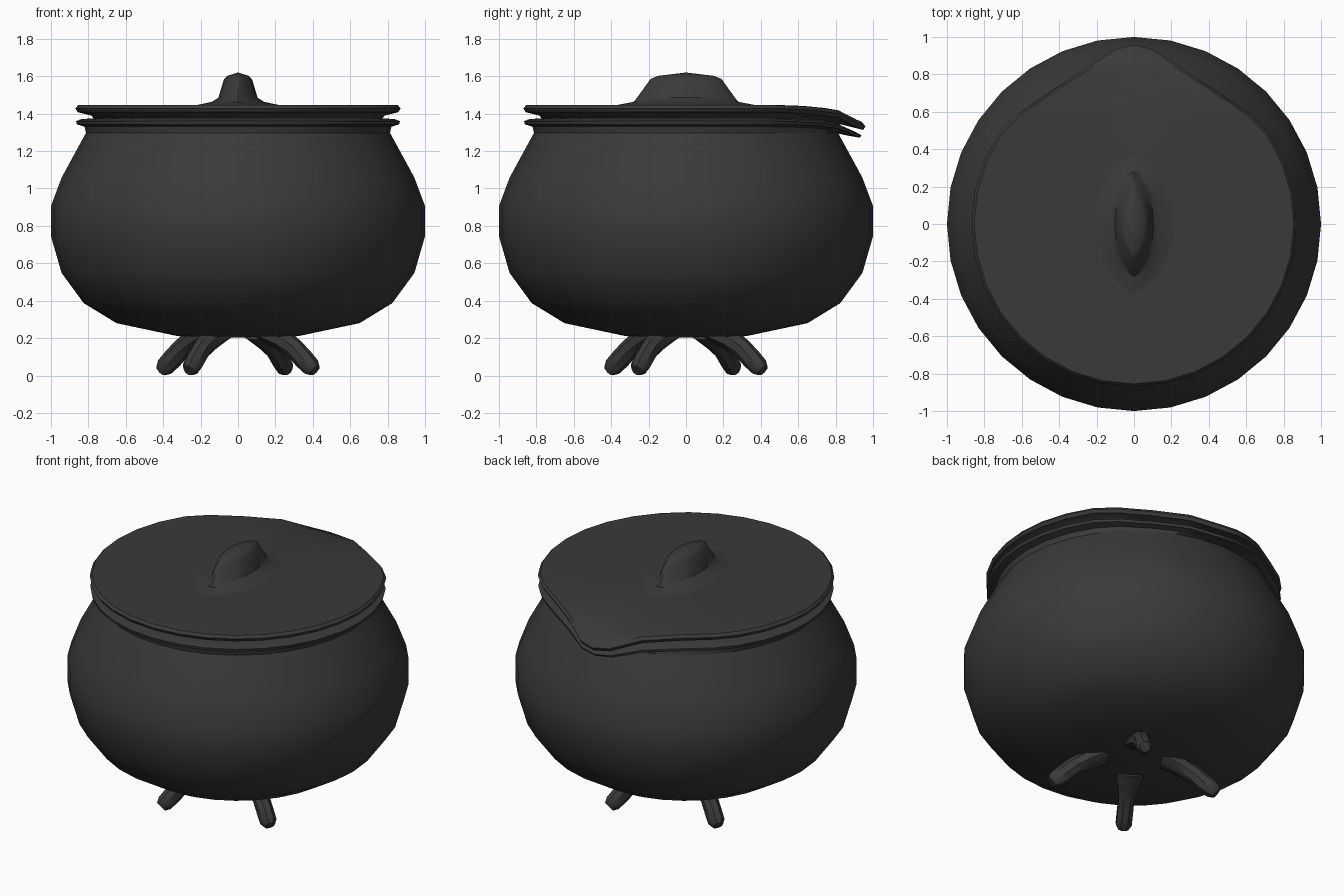
import bpy, bmesh
from math import sin, cos, pi, radians, atan2, copysign

if "Cube" in bpy.data.objects:
    bpy.data.objects.remove(bpy.data.objects["Cube"])

iron = bpy.data.materials.new("dark_iron")
iron.diffuse_color = (0.042, 0.042, 0.042, 1)
iron.use_nodes = True
iron.node_tree.nodes["Principled BSDF"].inputs["Base Color"].default_value = iron.diffuse_color


def skin(name, rings, angle, cap_start=False, cap_end=False):
    """Bridge equal-length closed rings of points into a smooth surface."""
    bm = bmesh.new()
    loops = [[bm.verts.new(p) for p in ring] for ring in rings]
    n = len(loops[0])
    for a, b in zip(loops, loops[1:]):
        for i in range(n):
            j = (i + 1) % n
            bm.faces.new((a[i], a[j], b[j], b[i]))
    if cap_start:
        bm.faces.new(loops[0][::-1])
    if cap_end:
        bm.faces.new(loops[-1])
    bmesh.ops.remove_doubles(bm, verts=bm.verts, dist=0.0005)
    bmesh.ops.recalc_face_normals(bm, faces=bm.faces)
    me = bpy.data.meshes.new(name)
    bm.to_mesh(me)
    bm.free()
    me.materials.append(iron)
    ob = bpy.data.objects.new(name, me)
    bpy.context.collection.objects.link(ob)
    bpy.ops.object.select_all(action='DESELECT')
    ob.select_set(True)
    bpy.context.view_layer.objects.active = ob
    bpy.ops.object.shade_smooth_by_angle(angle=radians(angle))
    return ob


# Spout shape by segment away from +y: (angle, radius change, height change)
SEGS = 32
SPOUT = [(0, .09, -.095), (6.2, .07, -.085), (17.4, .0, -.03),
         (32.5, -.035, -.012), (46.5, -.015, -.004)]


def ring(r, z, w=0.0):
    """Lathe ring, pulled towards the spout shape by weight w."""
    pts = []
    for i in range(SEGS):
        k = i if i <= SEGS // 2 else i - SEGS
        a, dr, dz = k * 360 / SEGS, 0, 0
        if abs(k) < len(SPOUT):
            sa, dr, dz = SPOUT[abs(k)]
            a += (copysign(sa, k) - a) * min(1, w * 1.2)
        rr, a = r + dr * w if r else 0, radians(a)
        pts.append((rr * sin(a), rr * cos(a), z + dz * w))
    return pts


# Pot belly
skin("pot_body", [ring(*p) for p in [
    (0, .203), (.32, .21), (.65, .28), (.825, .387), (.943, .548), (1, .745),
    (1, .906), (.942, 1.06), (.813, 1.297)]], 40)

# Flared rim with spout
skin("pot_rim", [ring(*p) for p in [
    (.813, 1.297, 0), (.82, 1.33, .5), (.862, 1.343, .75),
    (.866, 1.36, .8), (.84, 1.37, .7), (.78, 1.375, .3)]], 40)

# Lid following the spout
skin("lid", [ring(*p) for p in [
    (.76, 1.362, .3), (.785, 1.39, .5), (.858, 1.408, 1), (.869, 1.428, 1),
    (.855, 1.445, .92), (.78, 1.446, .5), (.6, 1.446, .05), (0, 1.447, 0)]], 40)


# Lens-shaped knob with flared base
def lens(a, b, z, n=20):
    pts = []
    for i in range(n):
        t = 2 * pi * i / n
        pts.append((a * copysign(abs(cos(t)) ** 1.5, cos(t)), b * sin(t), z))
    return pts


skin("lid_knob", [lens(*p) for p in [
    (.22, .37, 1.446), (.14, .28, 1.463), (.105, .262, 1.485), (.075, .19, 1.585),
    (.058, .15, 1.602), (0, 0, 1.62)]], 35)


# Four splayed legs: (radius, height, half width, half thickness)
LEG = [(.17, .235, .095, .05), (.28, .19, .062, .058), (.355, .145, .05, .055),
       (.42, .085, .05, .055), (.465, .045, .05, .05), (.488, .026, .032, .034)]


def leg(name, azimuth):
    rings = []
    for i, (r, z, w, t) in enumerate(LEG):
        p, q = LEG[max(i - 1, 0)], LEG[min(i + 1, len(LEG) - 1)]
        s = atan2(q[1] - p[1], q[0] - p[0])
        pts = []
        for k in range(8):
            u = 2 * pi * (k + .5) / 8
            side, up = w * cos(u), t * sin(u)
            rad, h = r - up * sin(s), z + up * cos(s)
            pts.append((rad * cos(azimuth) - side * sin(azimuth),
                        rad * sin(azimuth) + side * cos(azimuth), max(h, 0)))
        rings.append(pts)
    skin(name, rings, 40, True, True)


for i in range(4):
    leg(f"leg_{i + 1}", radians(-32.5 + 90 * i))
